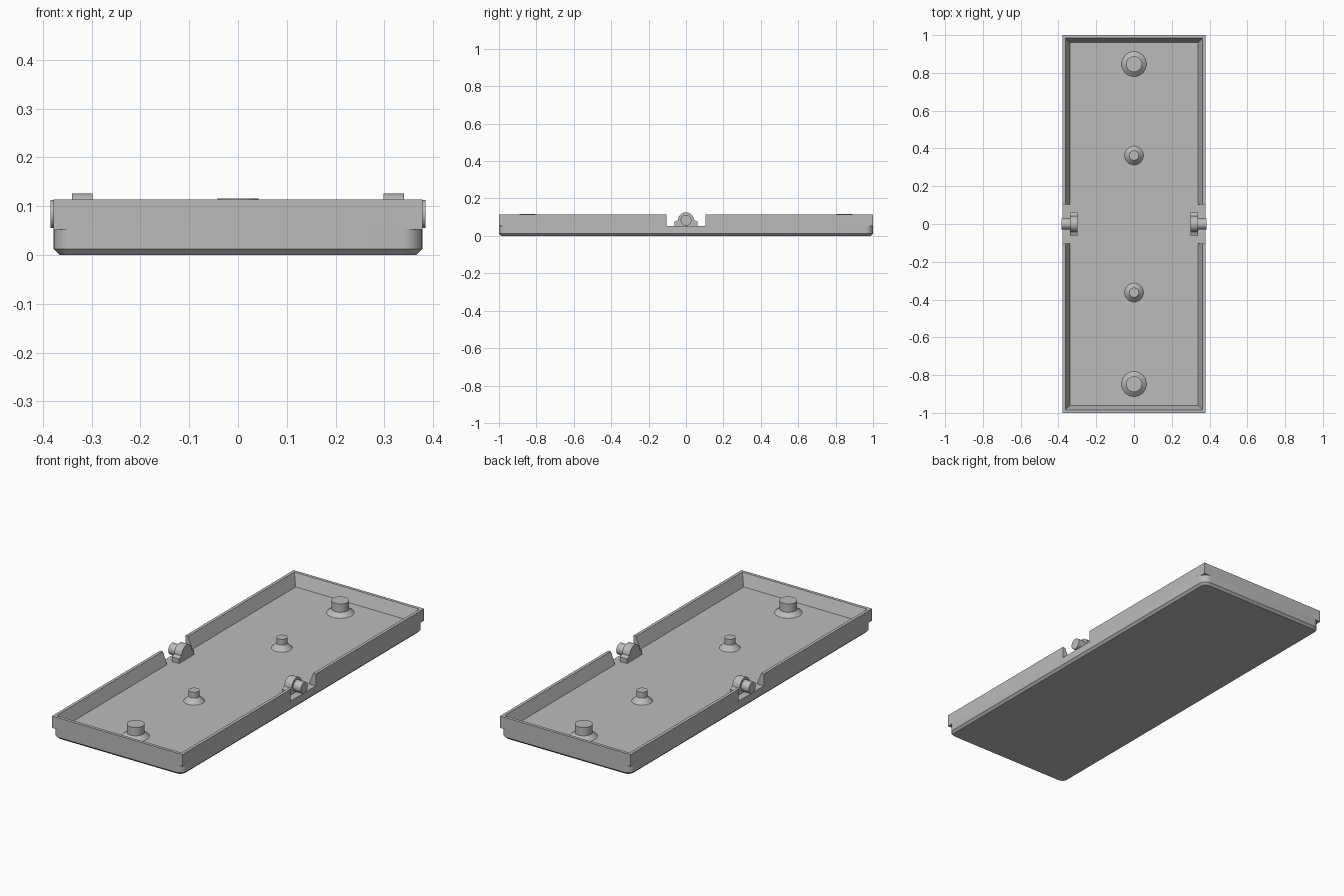
import bpy, bmesh, math

cube = bpy.data.objects.get("Cube")
if cube:
    bpy.data.objects.remove(cube, do_unlink=True)

HX, HY = 0.378, 1.0       # tray half width and half length
FLOOR, RIM = 0.052, 0.114
NOTCH = 0.104             # half length of the side gaps

grey = bpy.data.materials.new("plain_grey")
grey.use_nodes = True
color = (0.5, 0.5, 0.5, 1)
grey.diffuse_color = color
grey.node_tree.nodes["Principled BSDF"].inputs["Base Color"].default_value = color


def loft(name, loops, closed=False):
    """Skin equal-sized point loops; cap the ends, or join last to first."""
    bm = bmesh.new()
    rings = [[bm.verts.new(p) for p in loop] for loop in loops]
    n = len(rings[0])
    for a, b in zip(rings, rings[1:]):
        for i in range(n):
            j = (i + 1) % n
            bm.faces.new((a[i], a[j], b[j], b[i]))
    bm.faces.new(rings[0])
    bm.faces.new(rings[-1])
    bmesh.ops.recalc_face_normals(bm, faces=bm.faces)
    mesh = bpy.data.meshes.new(name)
    bm.to_mesh(mesh)
    bm.free()
    mesh.materials.append(grey)
    obj = bpy.data.objects.new(name, mesh)
    bpy.context.collection.objects.link(obj)
    bpy.ops.object.select_all(action='DESELECT')
    obj.select_set(True)
    bpy.context.view_layer.objects.active = obj
    bpy.ops.object.shade_smooth_by_angle(angle=math.radians(30))
    return obj


def rounded_rect(inset, z, radius=0.042, steps=8):
    pts = []
    for k, (sx, sy) in enumerate([(1, 1), (-1, 1), (-1, -1), (1, -1)]):
        for i in range(steps + 1):
            a = math.pi / 2 * (k + i / steps)
            r = radius - inset
            pts.append((sx * (HX - radius) + r * math.cos(a),
                        sy * (HY - radius) + r * math.sin(a), z))
    return pts


def circle(r, z, y, n=40):
    return [(r * math.cos(2 * math.pi * i / n),
             y + r * math.sin(2 * math.pi * i / n), z) for i in range(n)]


# Shallow base with rounded corners and a chamfered underside
loft("base_plate", [rounded_rect(0.012, 0), rounded_rect(0, 0.012),
                    rounded_rect(0, FLOOR)])

# Square-cornered wall, one U-shaped half at each end, sloping inside
section = [(0, FLOOR), (0, RIM), (0.016, RIM), (0.04, FLOOR)]
for s, name in ((-1, "front_wall"), (1, "back_wall")):
    loft(name, [[(HX - d, s * NOTCH, z) for d, z in section],
                [(HX - d, s * (HY - d), z) for d, z in section],
                [(d - HX, s * (HY - d), z) for d, z in section],
                [(d - HX, s * NOTCH, z) for d, z in section]])

# Pegs with flared feet along the centre line
for s, end in ((-1, "front"), (1, "back")):
    for size, y, foot, r, flare, top in (("large", 0.847, 0.066, 0.042, 0.02, 0.116),
                                         ("small", 0.363, 0.05, 0.026, 0.025, 0.108)):
        loft(f"{end}_{size}_peg", [circle(foot, FLOOR - 0.002, s * y),
                                   circle(foot, FLOOR, s * y),
                                   circle(r, FLOOR + flare, s * y),
                                   circle(r, top, s * y)])

# Hinge brackets and pins in the side gaps
AXIS = 0.084
bracket = [(-0.062, FLOOR - 0.002), (0.062, FLOOR - 0.002), (0.062, 0.076)]
bracket += [(0.042 * math.cos(a), AXIS + 0.042 * math.sin(a))
            for a in (math.pi * i / 20 for i in range(21))]
bracket.append((-0.062, 0.076))
pin = [(0.029 * math.cos(a), AXIS + 0.029 * math.sin(a))
       for a in (math.pi * i / 16 for i in range(32))]
for s, side in ((-1, "right"), (1, "left")):
    loft(f"{side}_hinge_bracket", [[(s * x, y, z) for y, z in bracket]
                                   for x in (0.298, 0.34)])
    loft(f"{side}_hinge_pin", [[(s * x, y, z) for y, z in pin]
                               for x in (0.32, 0.384)])
